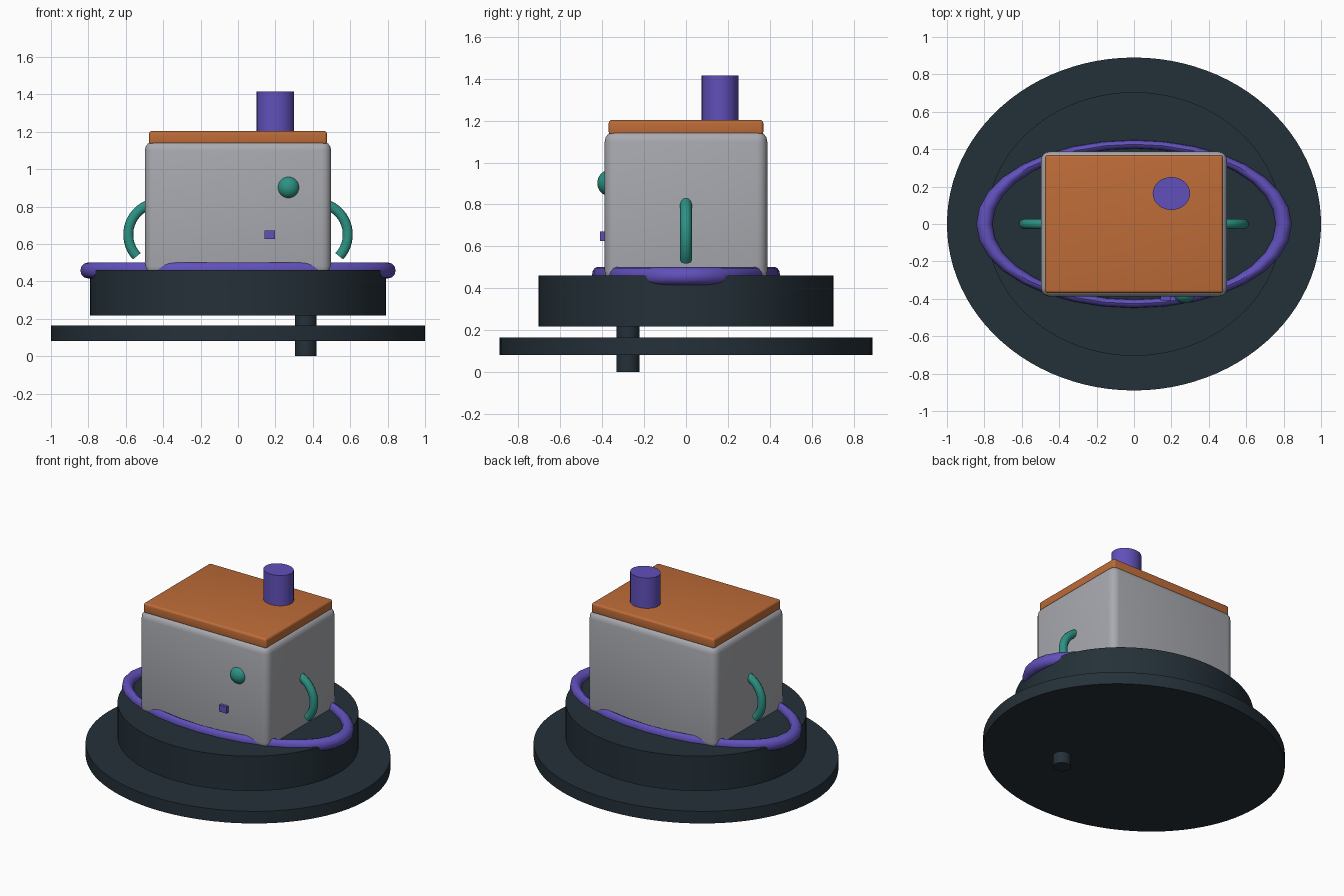
import bpy
import math

cube = bpy.data.objects.get("Cube")
if cube:
    bpy.data.objects.remove(cube, do_unlink=True)


def material(name, code):
    """Flat material from an sRGB hex code, stored as linear values."""
    parts = [int(code[i:i + 2], 16) / 255 for i in (0, 2, 4)]
    col = [((c + 0.055) / 1.055) ** 2.4 for c in parts] + [1.0]
    mat = bpy.data.materials.new(name)
    mat.use_nodes = True
    mat.diffuse_color = col
    mat.node_tree.nodes["Principled BSDF"].inputs["Base Color"].default_value = col
    return mat


slate = material("dark slate", "243038")
grey = material("light grey", "A9AAB0")
orange = material("burnt orange", "BE6C38")
purple = material("violet", "6050BA")
teal = material("teal", "2C9284")


def finish(name, mat, smooth=True):
    ob = bpy.context.object
    ob.name = name
    ob.data.materials.append(mat)
    bpy.ops.object.transform_apply(location=False, rotation=True, scale=True)
    if smooth:
        bpy.ops.object.shade_smooth_by_angle(angle=math.radians(40))
    return ob


def column(name, mat, x, y, rx, ry, z0, z1, sides=48):
    """Upright elliptical cylinder between two heights."""
    bpy.ops.mesh.primitive_cylinder_add(vertices=sides, radius=1, depth=1,
                                        location=(x, y, (z0 + z1) / 2))
    bpy.context.object.scale = (rx, ry, z1 - z0)
    return finish(name, mat)


def block(name, mat, loc, size, bevel=0.0):
    """Box with optional rounded edges."""
    bpy.ops.mesh.primitive_cube_add(size=1, location=loc)
    bpy.context.object.scale = size
    ob = finish(name, mat, smooth=False)
    if bevel:
        mod = ob.modifiers.new("rounding", "BEVEL")
        mod.width = bevel
        mod.segments = 4
        bpy.ops.object.modifier_apply(modifier=mod.name)
        bpy.ops.object.shade_smooth_by_angle(angle=math.radians(40))
    return ob


# Round stand: wide plate, drum and the off-centre pin joining them
column("base_plate", slate, 0, 0, 1.0, 0.89, 0.08, 0.165, 96)
column("drum", slate, 0, 0, 0.79, 0.705, 0.217, 0.46, 96)
column("pin", slate, 0.363, -0.277, 0.058, 0.056, 0, 0.25, 24)

# Body and lid
block("body", grey, (0, 0, 0.79), (0.996, 0.776, 0.72), 0.05)
block("lid", orange, (0, 0, 1.167), (0.952, 0.738, 0.072), 0.015)
column("chimney", purple, 0.2, 0.163, 0.1, 0.088, 1.15, 1.415, 32)

# Oval hoop lying on the drum around the body
bpy.ops.mesh.primitive_torus_add(major_segments=32, minor_segments=12,
                                 major_radius=0.8, minor_radius=0.043,
                                 location=(0, 0, 0.458))
bpy.context.object.scale = (1, 0.533, 1)
finish("hoop", purple)

# Front knob and small catch
bpy.ops.mesh.primitive_uv_sphere_add(segments=24, ring_count=16, radius=0.06,
                                     location=(0.27, -0.37, 0.902))
bpy.context.object.scale = (1, 0.89, 1)
finish("knob", teal)
block("catch", purple, (0.17, -0.385, 0.648), (0.056, 0.05, 0.046))


# Curved side handles
def handle(name, side):
    curve = bpy.data.curves.new(name, "CURVE")
    curve.dimensions = "3D"
    curve.bevel_depth = 0.028
    curve.bevel_resolution = 3
    curve.use_fill_caps = True
    line = curve.splines.new("POLY")
    steps = 16
    line.points.add(steps)
    for i, point in enumerate(line.points):
        a = math.radians(-43 + 125 * i / steps)
        point.co = (side * (0.417 + 0.17 * math.cos(a)), 0,
                    0.65 + 0.17 * math.sin(a), 1)
    ob = bpy.data.objects.new(name, curve)
    bpy.context.collection.objects.link(ob)
    bpy.ops.object.select_all(action="DESELECT")
    ob.select_set(True)
    bpy.context.view_layer.objects.active = ob
    bpy.ops.object.convert(target="MESH")
    finish(name, teal)


handle("left_handle", 1)
handle("right_handle", -1)
